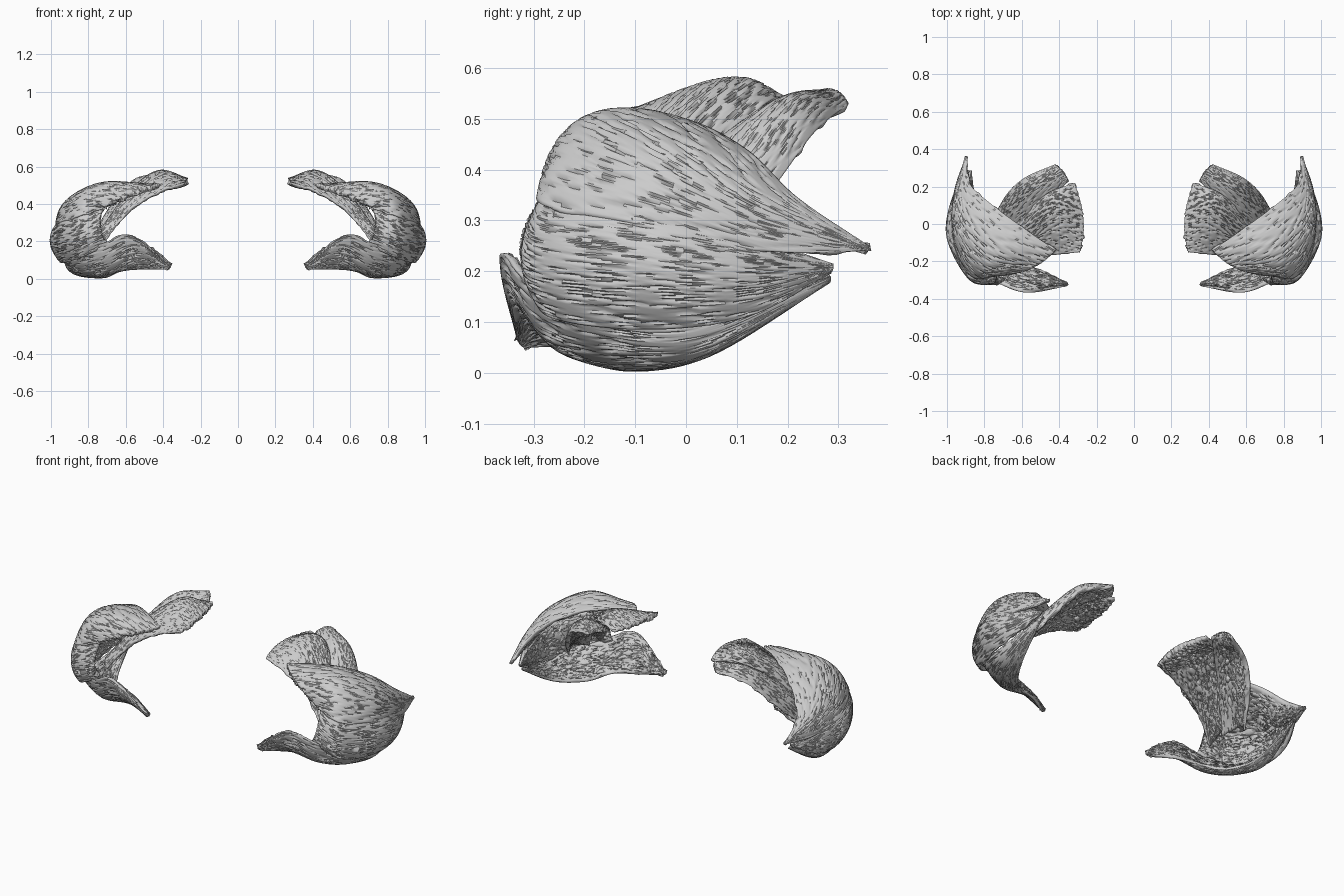
import bpy, math, random
from mathutils import Vector

random.seed(4)
NU, NV = 50, 71   # samples along / across the fibres


def spline(pts, t):
    """Catmull-Rom curve through pts."""
    p = [Vector(q) for q in pts]
    p = [2 * p[0] - p[1]] + p + [2 * p[-1] - p[-2]]
    s = t * (len(pts) - 1)
    i = min(int(s), len(pts) - 2)
    f = s - i
    a, b, c, d = p[i:i + 4]
    return 0.5 * (2 * b + (c - a) * f + (2 * a - 5 * b + 4 * c - d) * f ** 2
                  + (3 * b - a - 3 * c + d) * f ** 3)


def band(name, edge_a, crest, edge_b, thick):
    """Muscle sheet lofted across edge, crest, edge; thinned at its rims and mirrored."""
    phase = [random.uniform(0, 6.28) for _ in range(NV)]
    grid = []
    for i in range(NU):
        u = i / (NU - 1)
        a, m, b = (spline(e, u) for e in (edge_a, crest, edge_b))
        row = []
        for j in range(NV):
            v = j / (NV - 1)
            row.append(a * (1 - v) * (1 - 2 * v) + m * 4 * v * (1 - v) + b * v * (2 * v - 1))
        grid.append(row)
    # short fine fibre grooves pressed along the surface normal, fading where narrow
    verts, weights = [], []
    for i in range(NU):
        u = i / (NU - 1)
        width = (grid[i][0] - grid[i][-1]).length
        depth = 0.014 * min(1, width / 0.3)
        for j in range(NV):
            v = j / (NV - 1)
            du = grid[min(i + 1, NU - 1)][j] - grid[max(i - 1, 0)][j]
            dv = grid[i][min(j + 1, NV - 1)] - grid[i][max(j - 1, 0)]
            n = dv.cross(du).normalized()
            dash = max(0, math.sin(32 * u + phase[j]) - 0.5) if 0 < j < NV - 1 else 0
            verts.append(grid[i][j] - n * depth * dash)
            weights.append(max(0.05, math.sqrt(max(0, 4 * v * (1 - v)))
                               * min(1, 0.45 + 5 * u, 0.15 + 3 * (1 - u))))
    faces = [(i * NV + j, i * NV + j + 1, (i + 1) * NV + j + 1, (i + 1) * NV + j)
             for i in range(NU - 1) for j in range(NV - 1)]
    me = bpy.data.meshes.new(name)
    me.from_pydata(verts, [], faces)
    ob = bpy.data.objects.new(name, me)
    bpy.context.collection.objects.link(ob)
    g = ob.vertex_groups.new(name="thickness")
    for k, w in enumerate(weights):
        g.add([k], w, 'REPLACE')
    s = ob.modifiers.new("Solid", 'SOLIDIFY')
    s.thickness, s.offset = thick, -1
    s.vertex_group = "thickness"
    s.thickness_vertex_group = 0.15
    mi = ob.modifiers.new("Mirror", 'MIRROR')
    mi.use_mirror_merge = False
    bpy.ops.object.select_all(action='DESELECT')
    ob.select_set(True)
    bpy.context.view_layer.objects.active = ob
    bpy.ops.object.shade_smooth_by_angle(angle=math.radians(45))


# upper shoulder band
band("upper_band",
     [(0.42, -0.14, 0.51), (0.62, 0.0, 0.50), (0.78, 0.12, 0.44), (0.88, 0.22, 0.345), (0.90, 0.36, 0.25)],
     [(0.55, -0.24, 0.47), (0.76, -0.19, 0.50), (0.91, -0.03, 0.43), (0.95, 0.14, 0.33), (0.905, 0.36, 0.245)],
     [(0.73, -0.28, 0.37), (0.87, -0.28, 0.33), (0.97, -0.08, 0.29), (0.965, 0.16, 0.24), (0.90, 0.365, 0.24)],
     0.06)

# middle shoulder band
band("middle_band",
     [(0.72, -0.25, 0.39), (0.86, -0.27, 0.34), (0.96, -0.08, 0.31), (0.955, 0.12, 0.27), (0.89, 0.29, 0.215)],
     [(0.74, -0.325, 0.27), (0.88, -0.30, 0.22), (1.0, -0.08, 0.20), (0.98, 0.12, 0.19), (0.895, 0.29, 0.205)],
     [(0.69, -0.30, 0.18), (0.85, -0.27, 0.11), (0.94, -0.08, 0.085), (0.95, 0.12, 0.11), (0.89, 0.285, 0.195)],
     0.06)

# lower band sweeping from the front tip round to the rear point
band("lower_band",
     [(0.37, -0.335, 0.075), (0.57, -0.367, 0.23), (0.72, -0.32, 0.19), (0.87, -0.23, 0.13), (0.93, 0.0, 0.10), (0.88, 0.285, 0.19)],
     [(0.36, -0.33, 0.06), (0.53, -0.335, 0.13), (0.71, -0.265, 0.055), (0.84, -0.14, 0.03), (0.90, 0.04, 0.045), (0.878, 0.285, 0.18)],
     [(0.38, -0.32, 0.05), (0.50, -0.25, 0.05), (0.62, -0.20, 0.04), (0.72, -0.11, 0.003), (0.82, 0.05, 0.035), (0.875, 0.28, 0.175)],
     0.04)

# broad fan strap reaching inward over the top
band("fan_strap",
     [(0.32, 0.22, 0.54), (0.46, 0.165, 0.535), (0.58, 0.06, 0.44), (0.73, -0.09, 0.24)],
     [(0.27, 0.03, 0.54), (0.42, 0.06, 0.578), (0.58, -0.05, 0.47), (0.74, -0.17, 0.26)],
     [(0.29, -0.15, 0.515), (0.42, -0.165, 0.47), (0.58, -0.18, 0.37), (0.72, -0.23, 0.20)],
     0.05)

# narrow strap tucked behind and under the fan
band("rear_strap",
     [(0.42, 0.32, 0.53), (0.58, 0.25, 0.47), (0.68, 0.16, 0.35), (0.76, 0.02, 0.20)],
     [(0.385, 0.285, 0.56), (0.54, 0.20, 0.54), (0.66, 0.10, 0.42), (0.77, -0.02, 0.25)],
     [(0.35, 0.23, 0.54), (0.47, 0.11, 0.49), (0.59, 0.0, 0.41), (0.72, -0.12, 0.22)],
     0.05)
